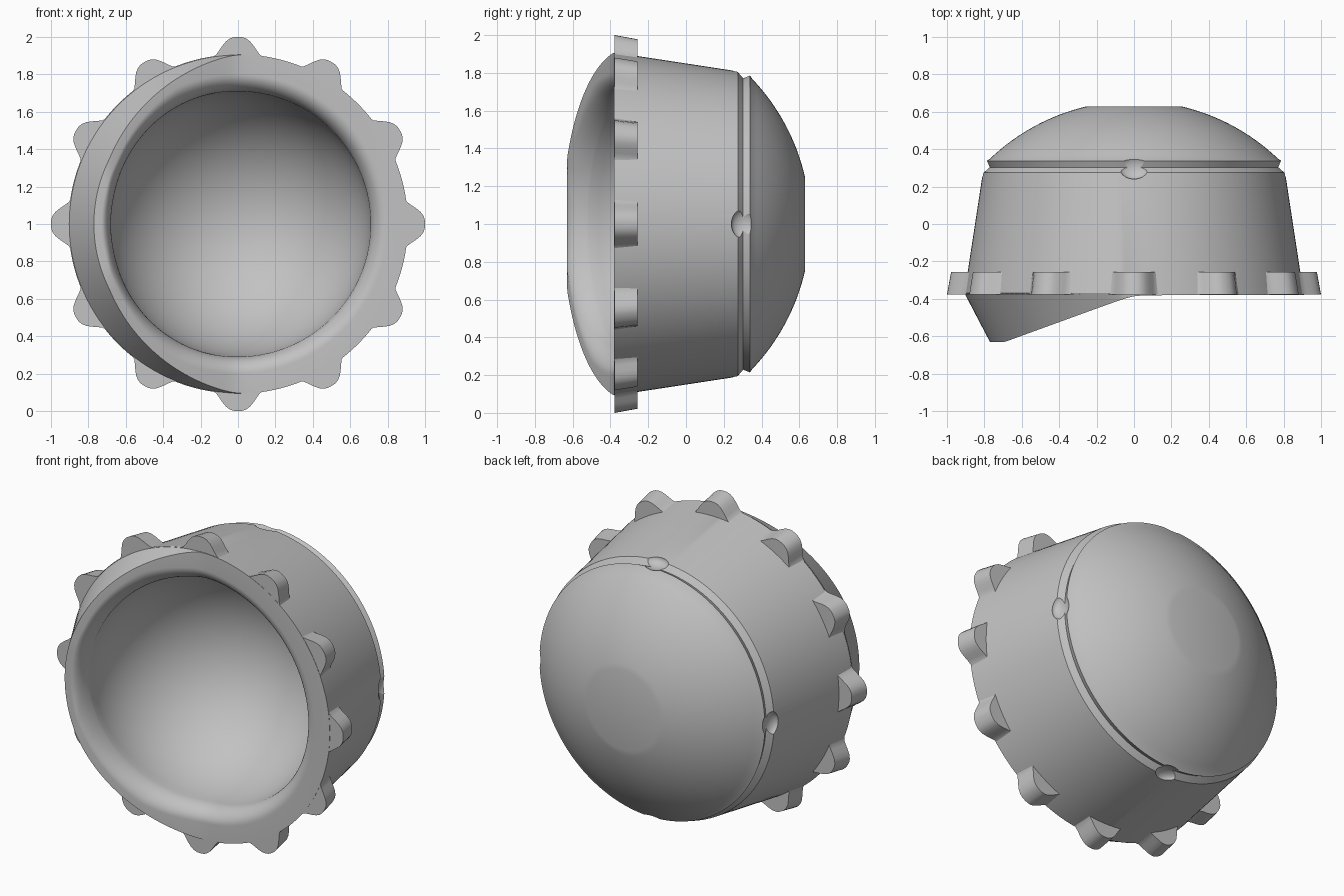
import bpy, bmesh, math
from mathutils import Matrix

if "Cube" in bpy.data.objects:
    bpy.data.objects.remove(bpy.data.objects["Cube"])

TAU = 2 * math.pi
GREY = 0.54
mat = bpy.data.materials.new("plain_grey")
mat.diffuse_color = (GREY, GREY, GREY, 1)
mat.use_nodes = True
for node in mat.node_tree.nodes:
    if node.type == 'BSDF_PRINCIPLED':
        node.inputs["Base Color"].default_value = (GREY, GREY, GREY, 1)


def make_object(name, bm):
    """Turn a bmesh into an object, raised so its axis sits at mid height."""
    bmesh.ops.translate(bm, verts=bm.verts, vec=(0, 0, 1))
    bmesh.ops.recalc_face_normals(bm, faces=bm.faces)
    mesh = bpy.data.meshes.new(name)
    bm.to_mesh(mesh)
    bm.free()
    mesh.materials.append(mat)
    obj = bpy.data.objects.new(name, mesh)
    bpy.context.collection.objects.link(obj)
    return obj


def loft(name, section, steps, closed):
    """Sweep section(angle), a list of (radius, y) points, around the y axis."""
    bm = bmesh.new()
    rows = []
    for i in range(steps):
        a = TAU * i / steps
        rows.append([bm.verts.new((r * math.cos(a), y, r * math.sin(a)))
                     for r, y in section(a)])
    count = len(rows[0])
    for row, following in zip(rows, rows[1:] + rows[:1]):
        for k in range(count if closed else count - 1):
            n = (k + 1) % count
            bm.faces.new((row[k], row[n], following[n], following[k]))
    bmesh.ops.remove_doubles(bm, verts=bm.verts, dist=1e-5)
    return make_object(name, bm)


def smooth(obj, degrees):
    obj.data.shade_smooth()
    obj.data.set_sharp_from_angle(angle=math.radians(degrees))


def arc(centre, radius, start, end, n):
    """(radius, y) points of a sphere around the axis; angles from the back pole."""
    angles = [start + (end - start) * i / n for i in range(n + 1)]
    return [(radius * math.sin(a), centre + radius * math.cos(a)) for a in angles]


# Shell: domed back, grooved cone, slanted visor rim, rounded lip, hollow bowl
FRONT = -0.38
BOWL_CENTRE, BOWL_RADIUS = -0.31, 0.71
LIP_DEPTH, LIP_STEPS = 0.115, 12
dome = arc(-0.456, 1.114, math.radians(13), math.radians(43.6), 16)
back = [(0, dome[0][1])] + dome + [(0.788, 0.338), (0.772, 0.303), (0.808, 0.275),
                                   (0.9065, -0.37)]


def rim_y(x):
    """Flat front that turns into a slanted visor on one side."""
    t = -0.005 - x
    return FRONT - min(0.25, 0.365 * (t + math.hypot(t, 0.04)) / 2)


def shell_section(a):
    c = math.cos(a)
    y = FRONT
    for _ in range(8):
        outer = 0.908 - 0.55 * (FRONT - y)
        y = rim_y(outer * c)
    lip_start = min(0.80, outer - 0.04)
    edge_y = rim_y(0.70 * c) + LIP_DEPTH
    edge_angle = math.acos((edge_y - BOWL_CENTRE) / BOWL_RADIUS)
    edge = BOWL_RADIUS * math.sin(edge_angle)
    lip = []
    for i in range(LIP_STEPS):
        b = math.pi / 2 * i / LIP_STEPS
        r = lip_start + (edge - lip_start) * math.sin(b)
        lip.append((r, rim_y(r * c) + LIP_DEPTH * (1 - math.cos(b))))
    bowl = arc(BOWL_CENTRE, BOWL_RADIUS, edge_angle, 0, 24)
    return back + [(outer, y)] + lip + bowl


shell = loft("shell", shell_section, 144, closed=False)

# Four shallow dimples across the groove
bm = bmesh.new()
for i in range(4):
    place = Matrix.Rotation(TAU * i / 4, 4, 'Y') @ Matrix.Translation((0.81, 0.306, 0))
    bmesh.ops.create_uvsphere(bm, u_segments=40, v_segments=24, radius=1,
                              matrix=place @ Matrix.Diagonal((0.042, 0.066, 0.08, 1)))
cutter = make_object("dimple_cutter", bm)
cutter.hide_render = True
mod = shell.modifiers.new("dimples", 'BOOLEAN')
mod.operation = 'DIFFERENCE'
mod.solver = 'EXACT'
mod.object = cutter
bpy.context.view_layer.update()
graph = bpy.context.evaluated_depsgraph_get()
baked = bpy.data.meshes.new_from_object(shell.evaluated_get(graph))
shell.modifiers.clear()
shell.data = baked
bpy.data.objects.remove(cutter)
smooth(shell, 25)


# Flange: ring with twelve rounded grip lobes
def flange_section(a):
    offset = abs((math.degrees(a) + 15) % 30 - 15)
    bump = 0.5 + 0.5 * math.cos(math.pi * min(1, (offset / 8.6) ** 1.4))
    reach = 0.096 * bump
    return [(0.86, -0.378), (0.904 + reach, -0.378),
            (0.882 + reach, -0.257), (0.86, -0.257)]


smooth(loft("lobed_flange", flange_section, 288, closed=True), 30)
